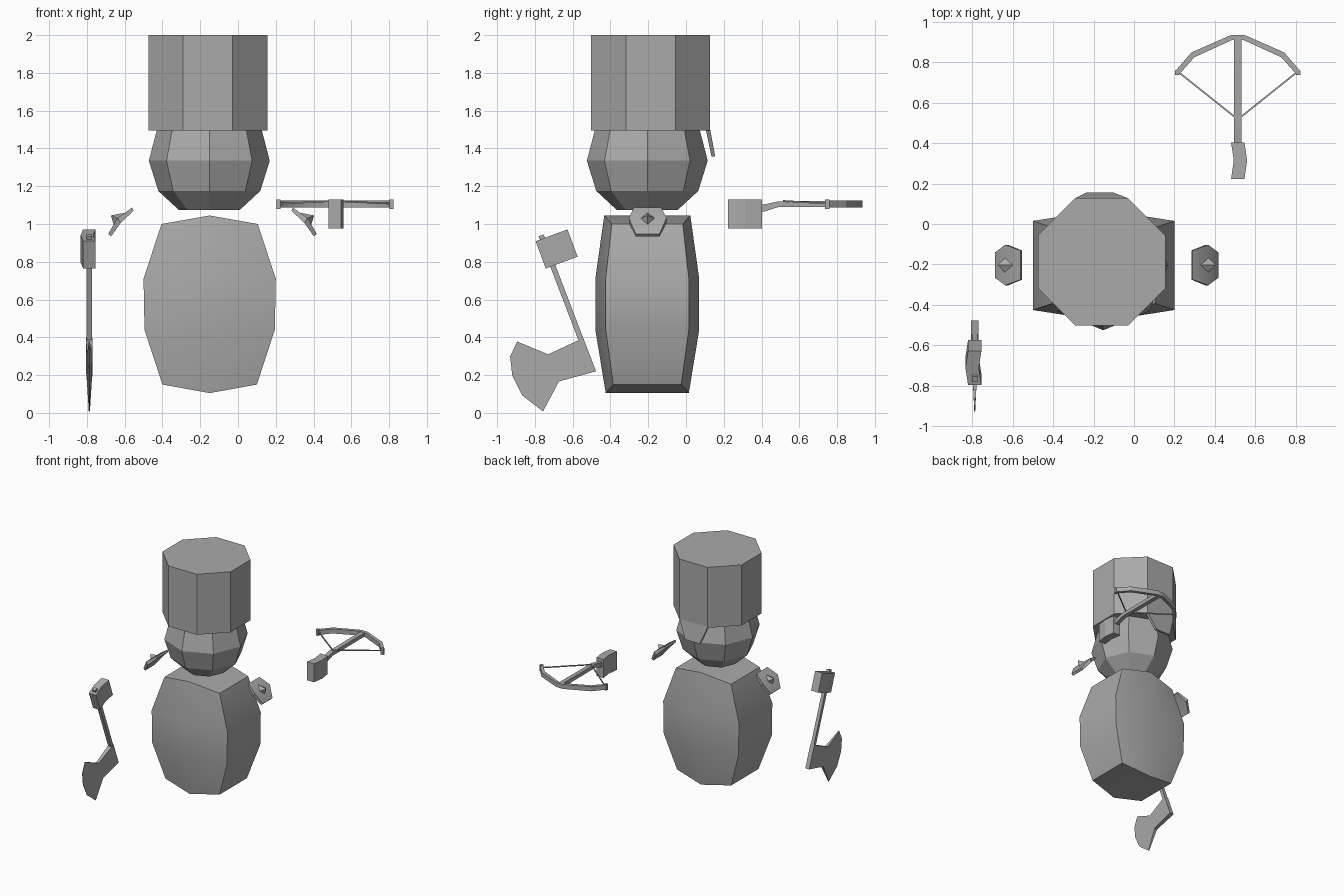
import bpy, bmesh, math
from mathutils import Vector

cube = bpy.data.objects.get("Cube")
if cube:
    bpy.data.objects.remove(cube, do_unlink=True)

GREY = (0.4, 0.4, 0.4, 1.0)
mat = bpy.data.materials.new("stone grey")
mat.use_nodes = True
mat.diffuse_color = GREY
mat.node_tree.nodes["Principled BSDF"].inputs["Base Color"].default_value = GREY


def loft(name, rings, split_cap=None, angle=25):
    """Skin a list of equal-sized vertex rings and cap both ends."""
    bm = bmesh.new()
    vs = [[bm.verts.new(p) for p in ring] for ring in rings]
    n = len(rings[0])
    for a, b in zip(vs, vs[1:]):
        for i in range(n):
            j = (i + 1) % n
            bm.faces.new((a[i], a[j], b[j], b[i]))
    for cap in (vs[0], vs[-1]):
        if split_cap:
            for part in split_cap:
                bm.faces.new([cap[i] for i in part])
        else:
            bm.faces.new(cap)
    bmesh.ops.recalc_face_normals(bm, faces=bm.faces)
    for f in bm.faces:
        f.smooth = True
    me = bpy.data.meshes.new(name)
    bm.to_mesh(me)
    bm.free()
    me.set_sharp_from_angle(angle=math.radians(angle))
    me.materials.append(mat)
    ob = bpy.data.objects.new(name, me)
    bpy.context.collection.objects.link(ob)
    return ob


def octagon(cx, cy, r, z, turn=0.0):
    return [(cx + r * math.cos(turn + k * math.pi / 4),
             cy + r * math.sin(turn + k * math.pi / 4), z) for k in range(8)]


def slab(name, yz, x0, x1):
    """Side outline extruded across x."""
    return loft(name, [[(x, y, z) for y, z in yz] for x in (x0, x1)])


def rod(name, a, b, r):
    """Thin square rod between two points."""
    a, b = Vector(a), Vector(b)
    q = (b - a).to_track_quat('Z', 'Y')
    sq = [q @ Vector((sx * r, sy * r, 0)) for sx, sy in ((-1, -1), (1, -1), (1, 1), (-1, 1))]
    return loft(name, [[p + c for c in sq] for p in (a, b)])


def hand(name, cx, cy, cz, tilt, side):
    """Block hand, slightly bent outwards in the middle."""
    rings = []
    for u, bend in ((-0.09, 0), (0.0, 0.013), (0.09, 0)):
        ring = []
        for sx, v in ((-1, -0.077), (1, -0.077), (1, 0.077), (-1, 0.077)):
            ring.append((cx + sx * 0.033 + side * bend,
                         cy + u * math.cos(tilt) - v * math.sin(tilt),
                         cz + u * math.sin(tilt) + v * math.cos(tilt)))
        rings.append(ring)
    return loft(name, rings, angle=15)


# Body: six-sided barrel with ridged top and bottom
BX, BY = -0.15, -0.205
rings = []
for zs, zc, w, d, dc in ((0.15, 0.105, 0.25, 0.18, 0.22), (0.44, 0.44, 0.345, 0.22, 0.275),
                         (0.71, 0.71, 0.35, 0.22, 0.275), (1.0, 1.045, 0.255, 0.188, 0.228)):
    rings.append([(BX + w, BY - d, zs), (BX + w, BY + d, zs), (BX, BY + dc, zc),
                  (BX - w, BY + d, zs), (BX - w, BY - d, zs), (BX, BY - dc, zc)])
loft("body", rings, split_cap=((2, 3, 4, 5), (5, 0, 1, 2)), angle=30)

# Head, hat and neck flap
loft("head", [octagon(-0.152, -0.205, r, z) for r, z in
              ((0.16, 1.073), (0.27, 1.175), (0.32, 1.335), (0.277, 1.5))])
loft("hat", [octagon(-0.16, -0.187, 0.341, z, math.pi / 8) for z in (1.495, 2.0)])
loft("hat_back_flap", [[(x0, y0, z), (x1, y0, z), (x1, y1, z), (x0, y1, z)]
                       for x0, x1, y0, y1, z in ((-0.29, -0.03, 0.105, 0.128, 1.5),
                                                 (-0.235, -0.10, 0.135, 0.155, 1.357))])

# Shoulder guards: bent plates with a pyramid spike, mirrored about x = -0.135
for side, name in ((-1, "right"), (1, "left")):
    def mx(x):
        return x if side < 0 else -0.27 - x
    rings = []
    for xo, zo, xi, zi, h in ((-0.56, 1.087, -0.553, 1.07, 0.072),
                              (-0.637, 1.033, -0.622, 1.005, 0.10),
                              (-0.687, 0.948, -0.672, 0.934, 0.063)):
        rings.append([(mx(xo), -0.203 - h, zo), (mx(xo), -0.203 + h, zo),
                      (mx(xi), -0.203 + h, zi), (mx(xi), -0.203 - h, zi)])
    loft(name + "_shoulder_guard", rings)
    base = [(-0.597, -0.203, 1.06), (-0.635, -0.163, 1.03),
            (-0.657, -0.203, 0.995), (-0.635, -0.243, 1.03)]
    tip = Vector((-0.673, -0.203, 1.045))
    loft(name + "_shoulder_spike",
         [[(mx(x), y, z) for x, y, z in base],
          [(mx(t.x), t.y, t.z) for t in (tip.lerp(Vector(b), 0.04) for b in base)]])

# Axe: wedge blade that is thick at the butt and thin at the edge, handle and hand
AX = -0.787
blade = [(-0.894, 0.378, 0.003), (-0.73, 0.31, 0.012), (-0.571, 0.384, 0.018),
         (-0.545, 0.40, 0.018), (-0.476, 0.22, 0.018), (-0.672, 0.167, 0.013),
         (-0.757, 0.008, 0.003), (-0.868, 0.093, 0.002), (-0.92, 0.198, 0.002),
         (-0.931, 0.299, 0.002)]
loft("axe_blade", [[(AX + s * t, y, z) for y, z, t in blade] for s in (-1, 1)])
rod("axe_handle", (AX, -0.545, 0.36), (AX, -0.767, 0.94), 0.014)
hand("right_hand", AX, -0.685, 0.868, math.radians(20.4), -1)

# Crossbow: hand, stock, bow limbs and string
CX = 0.513
hand("left_hand", CX, 0.313, 1.052, 0, 1)
slab("crossbow_stock", [(0.38, 1.06), (0.42, 1.068), (0.49, 1.09), (0.925, 1.09),
                        (0.925, 1.122), (0.49, 1.12), (0.42, 1.105), (0.38, 1.10)],
     CX - 0.018, CX + 0.018)
bow = [(0.0, 0.922, 0.013), (0.03, 0.922, 0.013), (0.222, 0.836, 0.012), (0.297, 0.75, 0.010)]
for s, name in ((-1, "right"), (1, "left")):
    rings = []
    for dx, y, h in bow:
        k = 0.6 * h * dx / 0.22
        rings.append([(CX + s * (dx - k), y - h, 1.087), (CX + s * (dx + k), y + h, 1.087),
                      (CX + s * (dx + k), y + h, 1.124), (CX + s * (dx - k), y - h, 1.124)])
    loft(name + "_bow_limb", rings)
    rod(name + "_bow_tip", (CX + s * 0.299, 0.748, 1.08), (CX + s * 0.299, 0.748, 1.13), 0.011)
    rod(name + "_bowstring", (CX + s * 0.292, 0.75, 1.108), (CX, 0.517, 1.122), 0.004)
